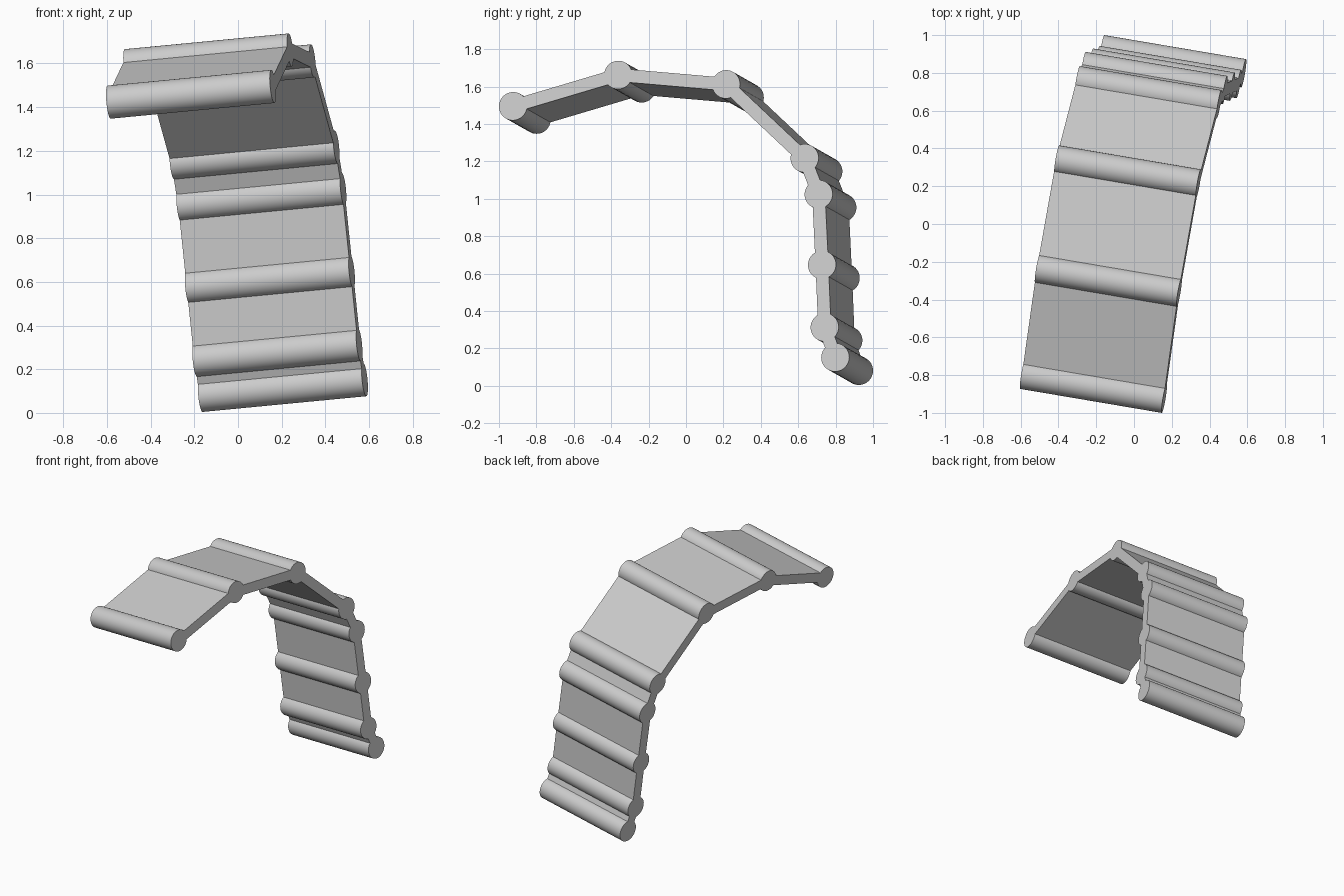
import bpy, bmesh
from mathutils import Vector, Matrix

cube = bpy.data.objects.get("Cube")
if cube:
    bpy.data.objects.remove(cube, do_unlink=True)

grey = bpy.data.materials.new("light grey")
grey.use_nodes = True
colour = (0.6, 0.6, 0.6, 1)
grey.diffuse_color = colour
grey.node_tree.nodes["Principled BSDF"].inputs["Base Color"].default_value = colour

ROD_RADIUS = 0.076
PLATE_THICKNESS = 0.07
SPAN = Vector((-0.75, 0.127, -0.072))   # from left end to right end of every rod
AXIS = SPAN.normalized()

# Left rod ends (y, z), from the free front tip down to the foot
HINGES = [(-0.925, 1.495), (-0.363, 1.662), (0.214, 1.612), (0.634, 1.217),
          (0.709, 1.024), (0.727, 0.647), (0.741, 0.313), (0.798, 0.152)]


def rod_centre(y, z):
    # All rod ends lie in one plane square to the rods
    x = 0.46 - (SPAN.y * y + SPAN.z * z) / SPAN.x
    return Vector((x, y, z)) + SPAN / 2


def frame(along, centre):
    # Local x follows the rods, local y follows the given direction
    up = AXIS.cross(along)
    m = Matrix((AXIS, along, up)).transposed().to_4x4()
    m.translation = centre
    return m


def add_object(name, bm, matrix):
    mesh = bpy.data.meshes.new(name)
    bm.to_mesh(mesh)
    bm.free()
    mesh.materials.append(grey)
    obj = bpy.data.objects.new(name, mesh)
    obj.matrix_world = matrix
    bpy.context.collection.objects.link(obj)
    return obj


centres = [rod_centre(y, z) for y, z in HINGES]

# Round hinge rods
for i, c in enumerate(centres):
    bm = bmesh.new()
    bmesh.ops.create_cone(bm, cap_ends=True, segments=48, radius1=ROD_RADIUS,
                          radius2=ROD_RADIUS, depth=SPAN.length,
                          matrix=Matrix.Rotation(1.5707963, 4, "Y"))
    for f in bm.faces:
        f.smooth = len(f.verts) == 4
    for e in bm.edges:
        e.smooth = all(f.smooth for f in e.link_faces)
    along = AXIS.cross(Vector((0, 0, 1))).normalized()
    add_object(f"hinge_rod_{i + 1}", bm, frame(along, c))

# Flat plates, tucked just inside the rods they join
for i, (a, b) in enumerate(zip(centres, centres[1:])):
    along = (b - a).normalized()
    length = (b - a).length - 1.7 * ROD_RADIUS
    bm = bmesh.new()
    bmesh.ops.create_cube(bm, size=1)
    bmesh.ops.scale(bm, verts=bm.verts, vec=(SPAN.length, length, PLATE_THICKNESS))
    add_object(f"plate_{i + 1}", bm, frame(along, (a + b) / 2))
